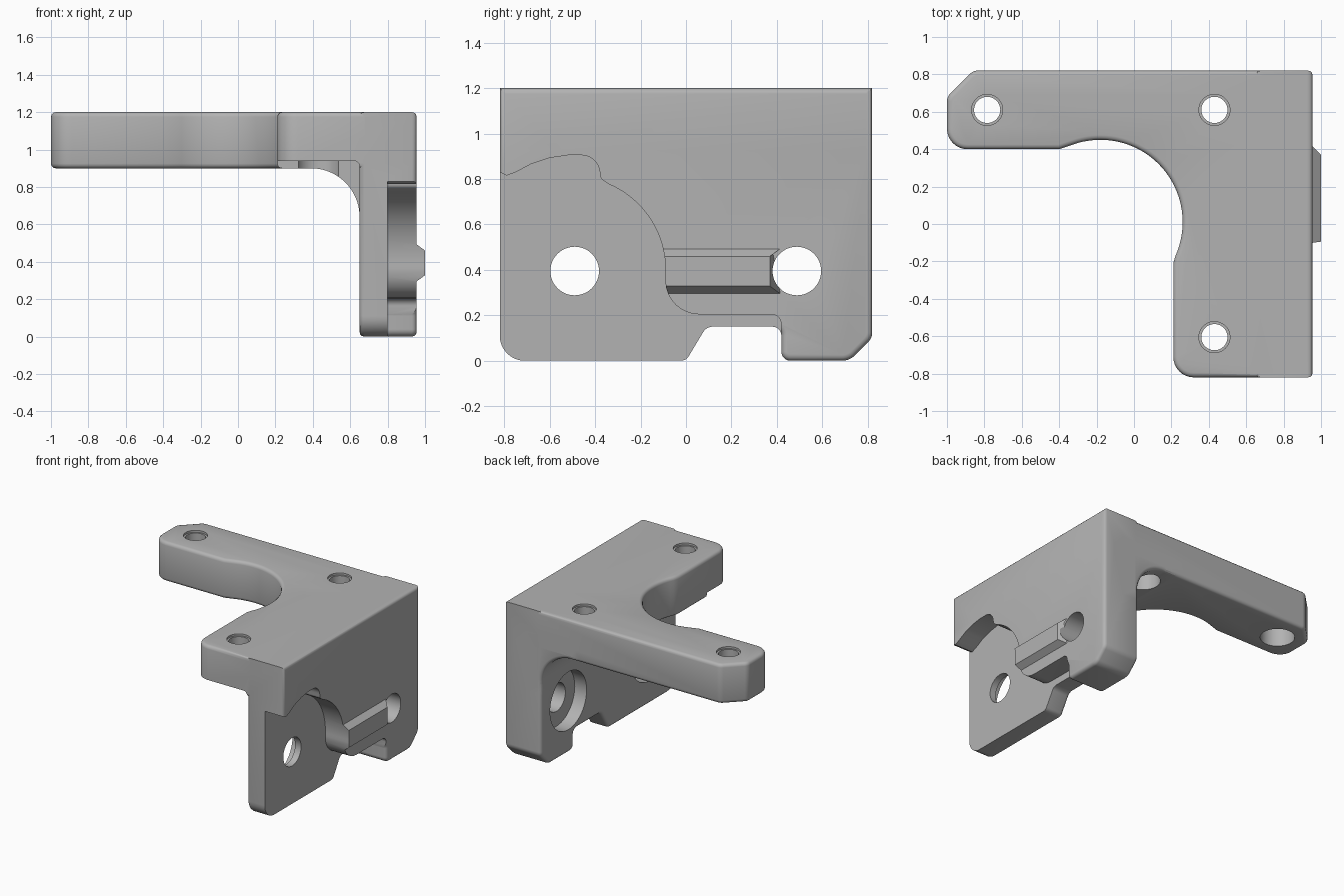
import bpy, bmesh, math
from mathutils import Vector

cube = bpy.data.objects.get("Cube")
if cube:
    bpy.data.objects.remove(cube, do_unlink=True)

grey = bpy.data.materials.new("plain grey")
grey.use_nodes = True
COLOUR = (0.45, 0.45, 0.45, 1)
grey.diffuse_color = COLOUR
grey.node_tree.nodes["Principled BSDF"].inputs["Base Color"].default_value = COLOUR


def arc(cx, cy, r, start, end, steps=24):
    """Points along a circular arc, angles in degrees."""
    angles = [math.radians(start + (end - start) * i / steps) for i in range(steps + 1)]
    return [(cx + r * math.cos(a), cy + r * math.sin(a)) for a in angles]


def rounded(points, steps=8):
    """Outline from (u, v) or (u, v, radius) corners, rounding those with a radius."""
    out = []
    for i, p in enumerate(points):
        c = Vector(p[:2])
        if len(p) == 2:
            out.append(c)
            continue
        a = (Vector(points[i - 1][:2]) - c).normalized()
        b = (Vector(points[(i + 1) % len(points)][:2]) - c).normalized()
        half = a.angle(b) / 2
        centre = c + (a + b).normalized() * p[2] / math.sin(half)
        reach = p[2] / math.tan(half)
        start, end = c + a * reach - centre, c + b * reach - centre
        for k in range(steps + 1):
            t = k / steps
            sweep = math.pi - 2 * half
            v = (start * math.sin((1 - t) * sweep) + end * math.sin(t * sweep)) / math.sin(sweep)
            out.append(centre + v)
    return out


def prism(name, outline, axis, low, high, bevel=0, ends=(0, 1)):
    """Extrude an outline along an axis, rounding the rims of the chosen ends."""
    place = {"x": lambda u, v, w: (w, u, v),
             "y": lambda u, v, w: (u, w, v),
             "z": lambda u, v, w: (u, v, w)}[axis]
    bm = bmesh.new()
    rings = [[bm.verts.new(place(u, v, w)) for u, v in outline] for w in (low, high)]
    caps = [bm.faces.new(ring) for ring in rings]
    n = len(outline)
    for i in range(n):
        j = (i + 1) % n
        bm.faces.new((rings[0][i], rings[0][j], rings[1][j], rings[1][i]))
    bmesh.ops.recalc_face_normals(bm, faces=bm.faces)
    if bevel:
        rim = [e for k in ends for e in caps[k].edges]
        bmesh.ops.bevel(bm, geom=rim, offset=bevel, segments=3, profile=0.5,
                        affect="EDGES", clamp_overlap=False)
    return finish(name, bm)


def finish(name, bm):
    mesh = bpy.data.meshes.new(name)
    bm.to_mesh(mesh)
    bm.free()
    mesh.materials.append(grey)
    obj = bpy.data.objects.new(name, mesh)
    bpy.context.collection.objects.link(obj)
    return obj


def disc(axis, u, v, r, low, high):
    return prism("hole_cutter", arc(u, v, r, 0, 352.5, 47), axis, low, high)


def combine(target, tool, operation):
    mod = target.modifiers.new("join", "BOOLEAN")
    mod.operation, mod.solver, mod.object = operation, "EXACT", tool
    bpy.context.view_layer.objects.active = target
    bpy.ops.object.modifier_apply(modifier=mod.name)
    bpy.data.objects.remove(tool, do_unlink=True)


# Flat top plate with a circular bite
bite = arc(-0.18, 0.01, 0.44, -24, 106, 40)
top_outline = rounded(
    [(0.93, -0.82), (0.955, -0.795), (0.955, 0.795), (0.93, 0.82), (-0.86, 0.82, 0.06),
     (-1, 0.68, 0.06), (-1, 0.4, 0.11), (-0.4, 0.4)]
    + bite[::-1] + [(0.21, -0.21), (0.21, -0.82, 0.11)])
bracket = prism("corner_bracket", top_outline, "z", 0.9, 1.2, 0.025)

# Upright side plate with a notch in its foot
side_outline = rounded(
    [(-0.82, 0, 0.11), (0, 0, 0.04), (0.09, 0.15, 0.05), (0.42, 0.15, 0.04),
     (0.42, 0, 0.04), (0.72, 0, 0.08), (0.82, 0.1, 0.06), (0.82, 1.2), (-0.82, 1.2)])
combine(bracket, prism("side_plate", side_outline, "x", 0.65, 0.955, 0.025), "UNION")

# Curved gusset in the inner corner
gusset_outline = [(0.3, 0.9)] + arc(0.39, 0.64, 0.26, 90, 0) + [
    (0.65, 0.55), (0.8, 0.55), (0.8, 1.05), (0.3, 1.05)]
combine(bracket, prism("gusset", gusset_outline, "y", -0.55, 0.82, 0.025, (1,)), "UNION")

# Raised rib with a sloping end
rib = prism("rib", [(0.85, 0.295), (0.955, 0.295), (1, 0.328), (1, 0.46), (0.955, 0.493),
                    (0.85, 0.493)], "y", -0.25, 0.415)
for v in rib.data.vertices:
    if v.co.x > 0.99 and v.co.y > 0:
        v.co.y -= 0.045
combine(bracket, rib, "UNION")

# Shallow pocket on the outer face
pocket = rounded(
    [(-0.95, 0.9), (-0.82, 0.83), (-0.79, 0.815), (-0.75, 0.83), (-0.68, 0.867), (-0.6, 0.893),
     (-0.52, 0.905), (-0.39, 0.905, 0.08), (-0.375, 0.8, 0.03)]
    + arc(-0.5, 0.4, 0.41, 67, -5)
    + [(-0.085, 0.204, 0.15), (0.418, 0.204, 0.04), (0.418, -0.1), (-0.95, -0.1)])
combine(bracket, prism("pocket_cutter", pocket, "x", 0.8, 1.1), "DIFFERENCE")

# Thinner underside at the front end
step = [(0.1, 0.7), (0.65, 0.7), (0.65, 0.94, 0.03), (0.1, 0.94)]
combine(bracket, prism("step_cutter", rounded(step), "y", -1, -0.55), "DIFFERENCE")

# Screw holes in the top plate, wide from below
for x, y in ((-0.785, 0.61), (0.43, 0.61), (0.43, -0.605)):
    for r, low, high in ((0.07, 0.8, 1.3), (0.083, 1.185, 1.3), (0.12, 0.5, 1.05)):
        combine(bracket, disc("z", x, y, r, low, high), "DIFFERENCE")

# Screw holes in the side plate, wide from the inside
for y in (-0.49, 0.488):
    for r, low, high in ((0.107, 0.6, 1.1), (0.22, 0.4, 0.75)):
        combine(bracket, disc("x", y, 0.395, r, low, high), "DIFFERENCE")

bpy.ops.object.select_all(action="DESELECT")
bracket.select_set(True)
bpy.context.view_layer.objects.active = bracket
bpy.ops.object.shade_smooth_by_angle(angle=math.radians(32))
